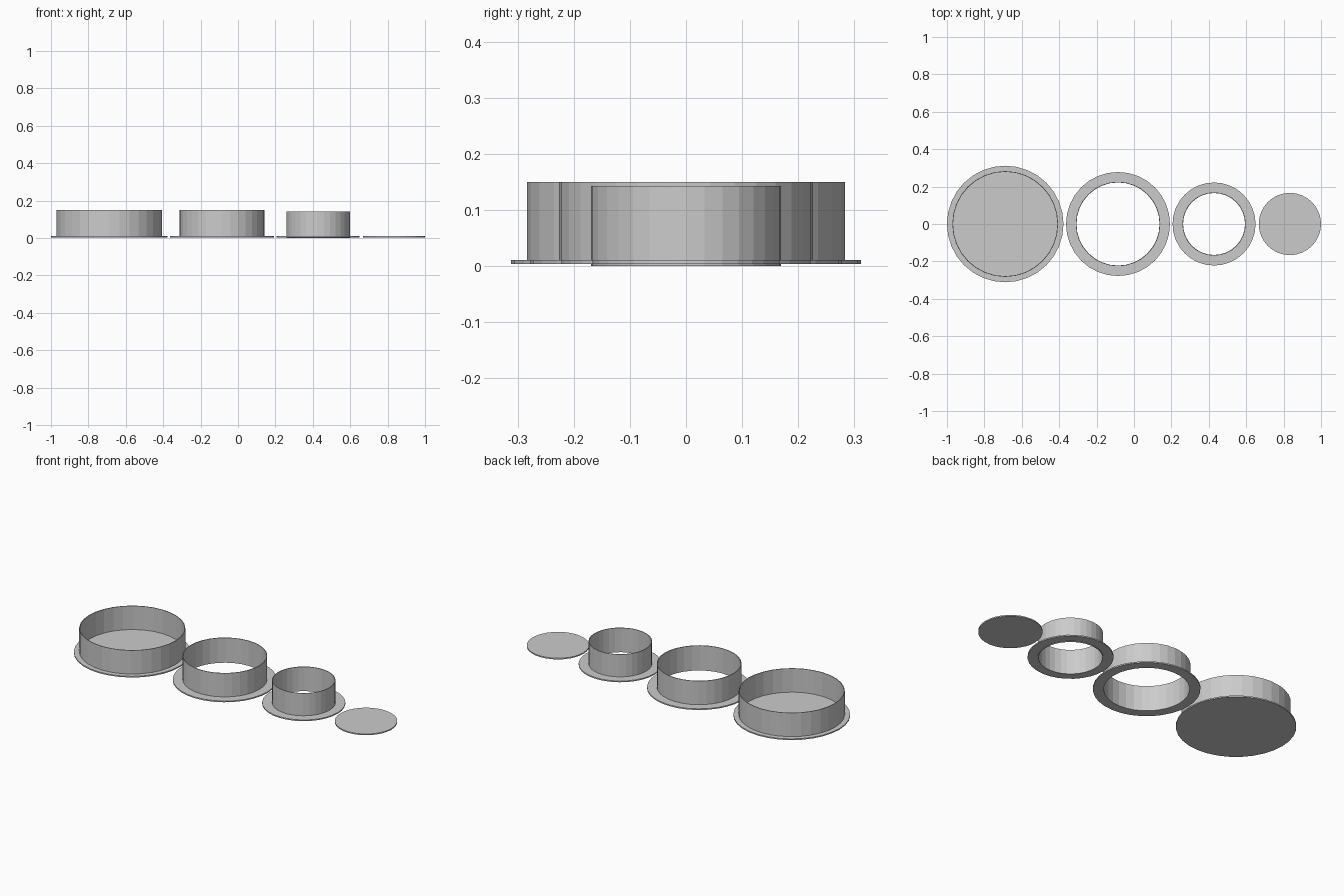
import bpy, bmesh, math

if "Cube" in bpy.data.objects:
    bpy.data.objects.remove(bpy.data.objects["Cube"])

SEGMENTS = 32
WALL = 0.004            # thickness of the upright walls
BASE, FLANGE_TOP = 0.0035, 0.0107

grey = bpy.data.materials.new("plain_grey")
grey.diffuse_color = (0.6, 0.6, 0.6, 1)
grey.use_nodes = True
grey.node_tree.nodes["Principled BSDF"].inputs["Base Color"].default_value = grey.diffuse_color


def lathe(name, x, profile, closed):
    """Spin an (r, z) profile about a vertical axis at x."""
    bm = bmesh.new()
    rings = []
    for r, z in profile:
        if r == 0:
            rings.append([bm.verts.new((0, 0, z))] * SEGMENTS)
        else:
            rings.append([bm.verts.new((r * math.cos(i * math.tau / SEGMENTS),
                                        r * math.sin(i * math.tau / SEGMENTS), z))
                          for i in range(SEGMENTS)])
    pairs = list(zip(rings, rings[1:]))
    if closed:
        pairs.append((rings[-1], rings[0]))
    for a, b in pairs:
        for i in range(SEGMENTS):
            j = (i + 1) % SEGMENTS
            corners = list(dict.fromkeys((a[i], a[j], b[j], b[i])))
            bm.faces.new(corners)
    bmesh.ops.recalc_face_normals(bm, faces=bm.faces)
    mesh = bpy.data.meshes.new(name)
    bm.to_mesh(mesh)
    bm.free()
    mesh.materials.append(grey)
    obj = bpy.data.objects.new(name, mesh)
    obj.location.x = x
    bpy.context.collection.objects.link(obj)


def flanged_ring(name, x, flange, wall, top):
    """Open tube with a flat rim around its foot."""
    inner = wall - WALL
    lathe(name, x, [(inner, BASE), (flange, BASE), (flange, FLANGE_TOP),
                    (wall, FLANGE_TOP), (wall, top), (inner, top)], True)


# Large cup with a closed floor
lathe("large_cup", -0.6885,
      [(0, BASE), (0.3115, BASE), (0.3115, FLANGE_TOP), (0.283, FLANGE_TOP),
       (0.283, 0.15), (0.283 - WALL, 0.15), (0.283 - WALL, FLANGE_TOP),
       (0, FLANGE_TOP)], False)

# Medium open ring
flanged_ring("medium_ring", -0.0855, 0.278, 0.226, 0.15)

# Small open ring, its wall reaching slightly below the rim
r = 0.1695
lathe("small_ring", 0.428,
      [(r - WALL, 0), (r, 0), (r, BASE), (0.222, BASE), (0.222, FLANGE_TOP),
       (r, FLANGE_TOP), (r, 0.143), (r - WALL, 0.143)], True)

# Loose flat disc
lathe("flat_disc", 0.8335,
      [(0, BASE), (0.1665, BASE), (0.1665, FLANGE_TOP), (0, FLANGE_TOP)], False)
